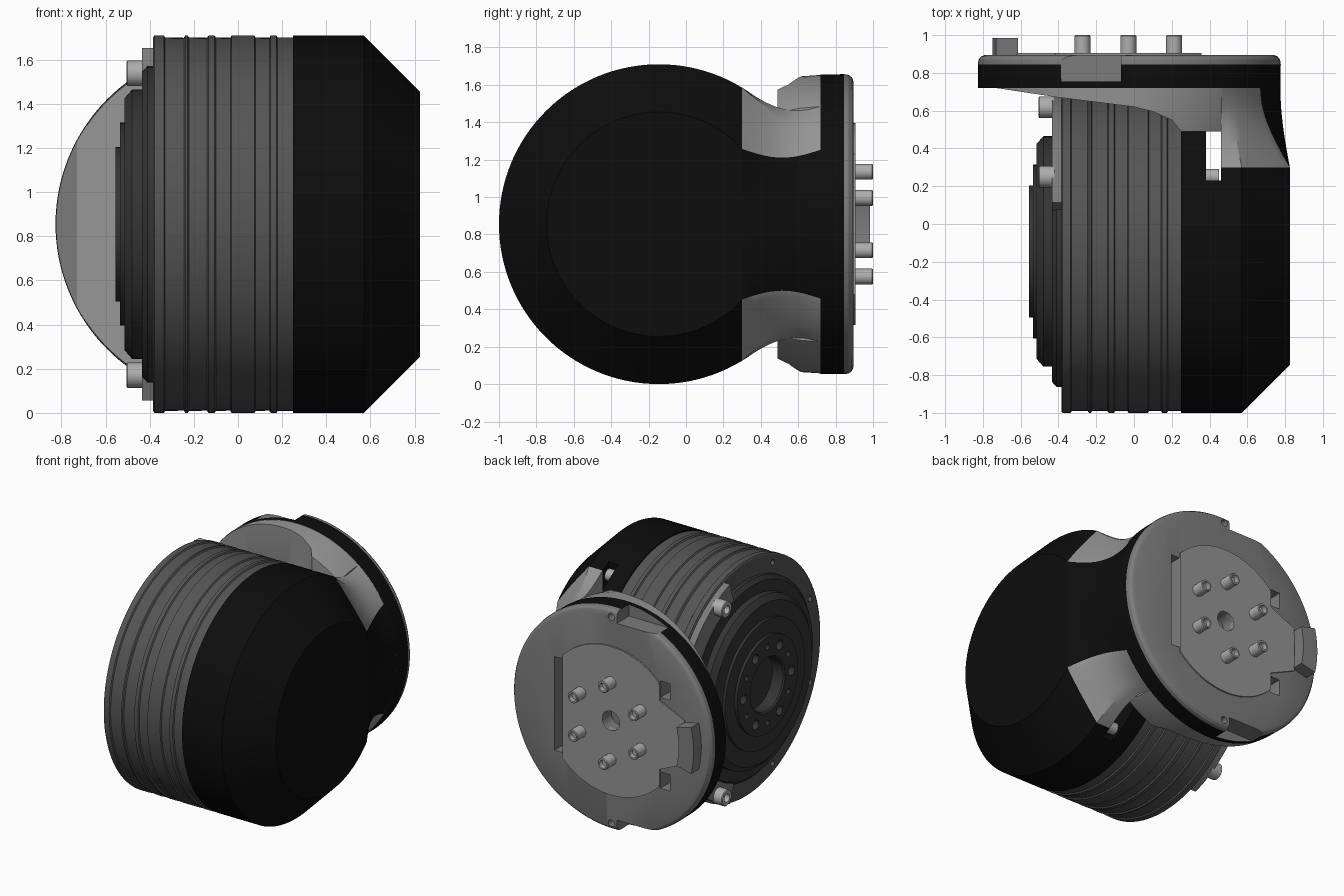
import bpy, bmesh
from math import sin, cos, pi, sqrt, radians, hypot

if "Cube" in bpy.data.objects:
    bpy.data.objects.remove(bpy.data.objects["Cube"])

CZ, MY, FX = 0.855, -0.145, -0.025      # axis height, motor axis y, flange axis x


def material(name, v):
    m = bpy.data.materials.new(name)
    m.diffuse_color = (v, v, v, 1)
    m.use_nodes = True
    m.node_tree.nodes["Principled BSDF"].inputs["Base Color"].default_value = m.diffuse_color
    return m


BLACK, HUB, BODY = material("black", 0.004), material("hub_dark", 0.035), material("body_grey", 0.09)
GREY, LIGHT, STEEL = material("mid_grey", 0.2), material("light_grey", 0.3), material("steel", 0.42)


def finish(name, bm, mats):
    bmesh.ops.recalc_face_normals(bm, faces=bm.faces)
    me = bpy.data.meshes.new(name)
    bm.to_mesh(me)
    bm.free()
    for m in mats:
        me.materials.append(m)
    ob = bpy.data.objects.new(name, me)
    bpy.context.collection.objects.link(ob)
    return ob


def lathe(name, profile, axis, centre, mats, n=96, bands=()):
    """Spin (axial, radius) points; bands = profile segments using material 1."""
    bm = bmesh.new()
    rings = []
    for a, r in profile:
        ring = []
        for i in range(n):
            p, q = centre[0] + r * cos(2 * pi * i / n), centre[1] + r * sin(2 * pi * i / n)
            ring.append(bm.verts.new((a, p, q) if axis == 'x' else (p, a, q)))
        rings.append(ring)
    for k in range(len(rings) - 1):
        for i in range(n):
            j = (i + 1) % n
            f = bm.faces.new((rings[k][i], rings[k][j], rings[k + 1][j], rings[k + 1][i]))
            f.material_index = int(k in bands)
    bm.faces.new(rings[0])
    bm.faces.new(rings[-1])
    return finish(name, bm, mats)


def rod(name, axis, centre, r, lo, hi, mats=(), n=24):
    return lathe(name, [(lo, r), (hi, r)], axis, centre, mats, n)


def prism(name, pts, axis, lo, hi, mats=()):
    bm = bmesh.new()
    place = {'x': lambda a, b, h: (h, a, b), 'y': lambda a, b, h: (a, h, b), 'z': lambda a, b, h: (a, b, h)}[axis]
    lower, upper = ([bm.verts.new(place(a, b, h)) for a, b in pts] for h in (lo, hi))
    bm.faces.new(lower)
    bm.faces.new(upper)
    for i in range(len(pts)):
        j = (i + 1) % len(pts)
        bm.faces.new((lower[i], lower[j], upper[j], upper[i]))
    return finish(name, bm, mats)


def box(x0, x1, y0, y1, z0, z1):
    return prism("cutter", [(x0, y0), (x1, y0), (x1, y1), (x0, y1)], 'z', z0, z1)


def cut(ob, *cutters, op='DIFFERENCE'):
    for c in cutters:
        m = ob.modifiers.new("cut", 'BOOLEAN')
        m.operation, m.object, m.solver = op, c, 'EXACT'
        bpy.context.view_layer.objects.active = ob
        bpy.ops.object.modifier_apply(modifier=m.name)
        bpy.data.objects.remove(c)


# motor body with shallow ribs
profile = [(-0.385, 0.70)]
for a, b in ((-0.385, -0.33), (-0.245, -0.222), (-0.14, -0.1), (-0.035, 0.08), (0.142, 0.18)):
    profile += [(a, 0.845), (a + 0.006, 0.855), (b - 0.006, 0.855), (b, 0.846)]
profile += [(0.25, 0.846)]
body = lathe("motor_body", profile, 'x', (MY, CZ), [BODY], 128)
for k in range(8):
    t = radians(22.5 + 45 * k)
    cut(body, rod("cutter", 'x', (MY + 0.79 * cos(t), CZ + 0.79 * sin(t)), 0.02, -0.5, -0.33, n=16))

# stepped output hub with bolt holes
hub = lathe("output_hub", [(-0.46, 0.19), (-0.545, 0.19), (-0.555, 0.2), (-0.555, 0.35), (-0.535, 0.35),
                           (-0.535, 0.46), (-0.515, 0.46), (-0.515, 0.57), (-0.48, 0.61), (-0.435, 0.61),
                           (-0.435, 0.69), (-0.41, 0.718), (-0.38, 0.718)], 'x', (MY, CZ), [HUB], 96)
for k in range(12):
    t = radians(30 * k)
    cut(hub, rod("cutter", 'x', (MY + 0.275 * cos(t), CZ + 0.275 * sin(t)), (0.035, 0.02)[k % 2], -0.6, -0.49, n=16))

# clamp arc on the motor face
arc = [radians(-72 + 6 * i) for i in range(25)]
prism("clamp_arc", [(MY + 0.84 * cos(t), CZ + 0.84 * sin(t)) for t in arc]
      + [(MY + 0.70 * cos(t), CZ + 0.70 * sin(t)) for t in reversed(arc)], 'x', -0.435, -0.38, [GREY])

# clamp bolts on both ends of the motor
for t in (-60, -15, 15, 60):
    c = (MY + 0.79 * cos(radians(t)), CZ + 0.79 * sin(radians(t)))
    lathe("front_bolt", [(-0.42, 0.058), (-0.5, 0.058), (-0.505, 0.052), (-0.505, 0.03), (-0.465, 0.03)],
          'x', c, [STEEL], 24)
    rod("rear_bolt", 'x', c, 0.042, 0.36, 0.45, [STEEL])

# chamfered end cap, opened where the neck joins
cap = lathe("end_cap", [(0.25, 0.855), (0.57, 0.855), (0.825, 0.6)], 'x', (MY, CZ), [BLACK], 128)
cut(cap, box(0.38, 2, 0.3, 2, -1, 3), box(0.38, 0.46, 0.23, 0.5, -1, 3))

# neck lofted from the cap section up to the round flange
low = [(0.46, 0.73), (0.52, 0.73), (0.57, 0.73)]
low += [(0.57 + 0.255 * k / 8, sqrt((0.855 - 0.255 * k / 8) ** 2 - 0.445 ** 2)) for k in range(1, 9)]
low += [(0.825, 0.3), (0.825, 0.2), (0.825, 0.1), (0.825, 0)]
edge_z = [0.636 - 0.236 * k / 10 for k in range(11)] + [0.3, 0.2, 0.1, 0]
high = [(FX + sqrt(0.64 - z * z), z) for z in edge_z]
bm, rows = bmesh.new(), []
STEPS = 14
for s in range(STEPS + 1):
    t = s / STEPS
    e = sin(pi / 2 * t)
    half = []
    for (x0, z0), (x1, z1) in zip(low, high):
        z = z0 + (z1 - z0) * e
        half.append((x0 + (x1 - x0) * e, z - 0.045 * sin(pi * t) * min(1, z / 0.3)))
    outline = half + [(x, -z) for x, z in half[-2::-1]]
    rows.append([bm.verts.new((x, 0.3 + 0.425 * t, CZ + z)) for x, z in outline])
count = len(rows[0])
for a, b in zip(rows, rows[1:]):
    for i in range(count):
        j = (i + 1) % count
        f = bm.faces.new((a[i], a[j], b[j], b[i]))
        f.material_index = int(10 <= i < count - 11)
bm.faces.new(rows[0])
bm.faces.new(rows[-1])
neck = finish("neck", bm, [LIGHT, BLACK])

# saddle between motor and flange, with sloping underside
saddle = lathe("saddle", [(0.45, 0.765), (0.49, 0.77), (0.6, 0.79), (0.725, 0.798)], 'y', (FX, CZ), [LIGHT])
cut(saddle, prism("cutter", [(-0.75, 0.723), (-0.4, 0.67), (0, 0.62), (0.1, 0.595), (0.2, 0.55), (0.25, 0.49),
                             (0.465, 0.49), (0.465, 0.8), (-0.75, 0.8)], 'z', -1, 3), op='INTERSECT')
cut(saddle, rod("cutter", 'x', (MY, CZ), 0.858, -0.39, 0.38, n=128),
    box(0.36, 0.43, 0.4, 1, CZ - 0.34, CZ + 0.34))

# round flange with black rim, slot, pockets, screw holes and scoops
flange = lathe("flange", [(0.72, 0.8), (0.845, 0.802), (0.87, 0.798), (0.887, 0.785), (0.895, 0.765)],
               'y', (FX, CZ), [GREY, BLACK], 128, bands=(0,))
cut(flange, box(0.36, 0.43, 0.4, 1, CZ - 0.34, CZ + 0.34))
for s in (-1, 1):
    z = sorted((CZ + s * 0.27, CZ + s * 0.39))
    far = sorted((CZ + s * 0.715, CZ + s * 1))
    cut(flange, box(-0.5, -0.42, 0.75, 1, *z), box(-0.45, -0.07, 0.755, 1, *far),
        rod("cutter", 'y', (FX, CZ + s * 0.75), 0.025, 0.8, 1, n=16))

# raised tool plate with a tongue toward the key
ends = [radians(44 + 92 * k / 20) for k in range(21)]
pts = [(-0.03 + 0.54 * cos(t), CZ + 0.54 * sin(t)) for t in ends]
pts += [(-0.42, CZ + 0.25), (-0.62, CZ + 0.16), (-0.62, CZ - 0.16), (-0.42, CZ - 0.25)]
pts += [(-0.03 + 0.54 * cos(t), CZ - 0.54 * sin(t)) for t in reversed(ends)]
plate = prism("tool_plate", pts, 'y', 0.87, 0.905, [LIGHT])
hole = (-0.03, CZ)
cut(plate, rod("cutter", 'y', hole, 0.07, 0.8, 1, n=32))
cut(flange, rod("cutter", 'y', hole, 0.07, 0.8, 1, n=32))

# curved locating key
sweep = [radians(166.5 + 27 * k / 8) for k in range(9)]
prism("locating_key", [(-0.03 + 0.72 * cos(t), CZ + 0.72 * sin(t)) for t in sweep]
      + [(-0.03 + 0.6 * cos(t), CZ + 0.6 * sin(t)) for t in reversed(sweep)], 'y', 0.86, 0.985, [GREY])

# six hollow pins
for k in range(6):
    t = radians(30 + 60 * k)
    lathe("pin", [(0.89, 0.042), (0.995, 0.042), (1.0, 0.038), (1.0, 0.028), (0.965, 0.028)], 'y',
          (-0.03 + 0.28 * cos(t), CZ + 0.28 * sin(t)), [STEEL], 24)

# smooth shading with crisp edges
bpy.ops.object.select_all(action='SELECT')
bpy.context.view_layer.objects.active = body
bpy.ops.object.shade_smooth_by_angle(angle=radians(25))
